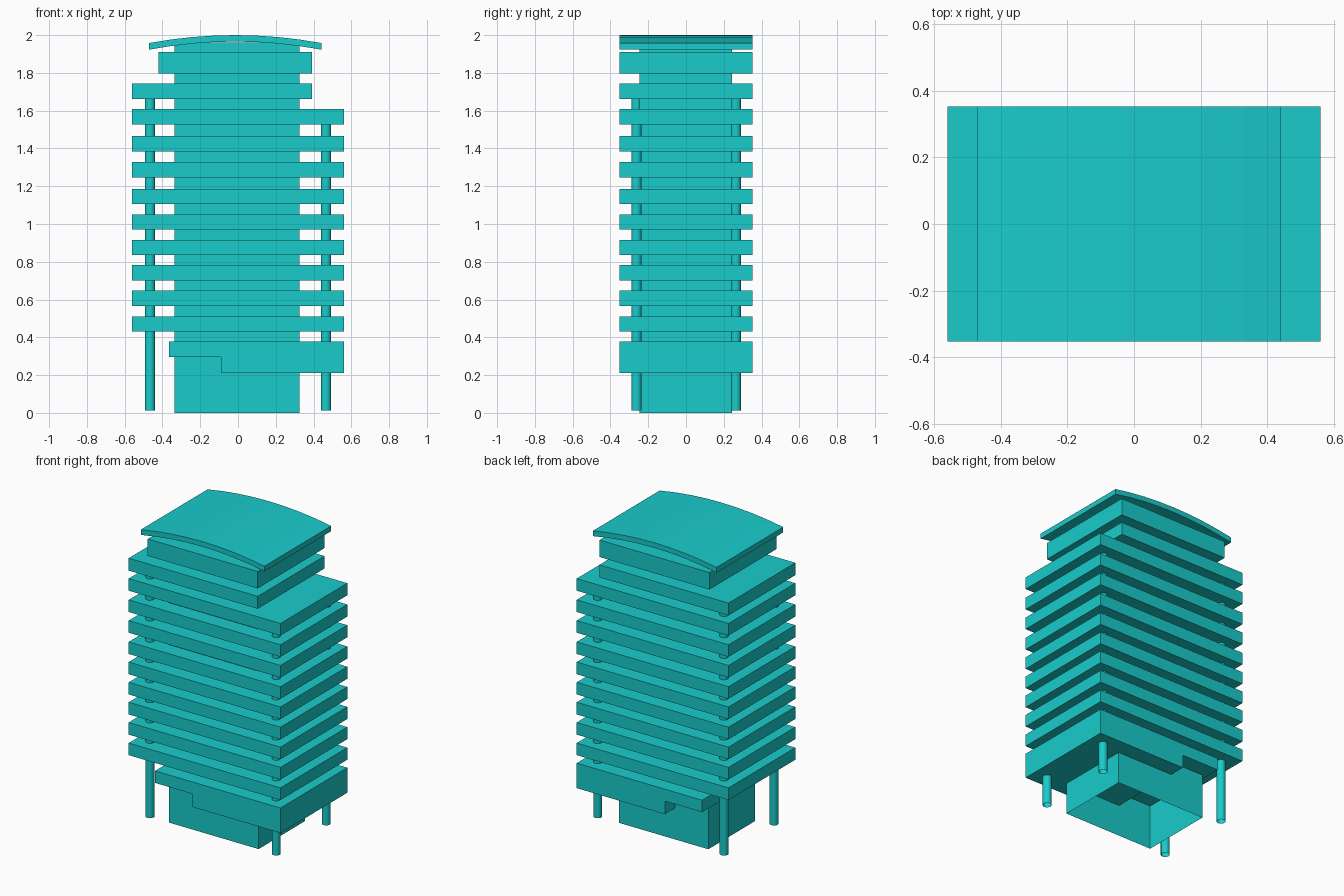
import bpy, bmesh

if "Cube" in bpy.data.objects:
    bpy.data.objects.remove(bpy.data.objects["Cube"])


def add_object(name, bm):
    mesh = bpy.data.meshes.new(name)
    bm.to_mesh(mesh)
    bm.free()
    ob = bpy.data.objects.new(name, mesh)
    bpy.context.collection.objects.link(ob)
    mat = bpy.data.materials.get("teal") or bpy.data.materials.new("teal")
    mat.diffuse_color = (0.01, 0.6, 0.6, 1)
    mat.use_nodes = True
    mat.node_tree.nodes["Principled BSDF"].inputs["Base Color"].default_value = mat.diffuse_color
    mesh.materials.append(mat)
    return ob


def extrude_profile(name, pts, y0=-0.352, y1=0.352):
    """Extrude a front-view (x, z) outline along y."""
    bm = bmesh.new()
    face = bm.faces.new([bm.verts.new((x, y0, z)) for x, z in pts])
    new = bmesh.ops.extrude_face_region(bm, geom=[face], use_keep_orig=True)
    verts = [g for g in new["geom"] if isinstance(g, bmesh.types.BMVert)]
    bmesh.ops.translate(bm, verts=verts, vec=(0, y1 - y0, 0))
    bmesh.ops.recalc_face_normals(bm, faces=bm.faces)
    return add_object(name, bm)


def slab(name, x0, x1, z0, z1):
    return extrude_profile(name, [(x0, z0), (x1, z0), (x1, z1), (x0, z1)])


# Central core: walls only, open at the bottom and under the roof
bm = bmesh.new()
corners = [(-0.335, -0.247), (0.325, -0.247), (0.325, 0.243), (-0.335, 0.243)]
low = [bm.verts.new((x, y, 0)) for x, y in corners]
high = [bm.verts.new((x, y, 1.96)) for x, y in corners]
for i in range(4):
    j = (i + 1) % 4
    bm.faces.new((low[i], low[j], high[j], high[i]))
add_object("core", bm)

# Stepped podium
extrude_profile("podium", [(-0.09, 0.21), (0.56, 0.21), (0.56, 0.377),
                           (-0.365, 0.377), (-0.365, 0.297), (-0.09, 0.297)])

# Full-width floors
for i, z in enumerate([0.43, 0.567, 0.702, 0.835, 0.97, 1.105, 1.247, 1.385, 1.527]):
    slab(f"floor_{i + 1}", -0.56, 0.56, z, z + 0.081)

# Set-back upper floor and penthouse
slab("upper_floor", -0.56, 0.392, 1.661, 1.744)
slab("penthouse", -0.42, 0.392, 1.797, 1.91)

# Arched roof
cx, half, n = -0.015, 0.456, 8
steps = [-1 + 2 * i / n for i in range(n + 1)]
top = [(cx + half * t, 2.0 - 0.042 * t * t) for t in steps]
bottom = [(cx + half * t, 1.966 - 0.043 * t * t) for t in reversed(steps)]
extrude_profile("roof", bottom + top)

# Corner columns, open tubes running up through the floors
for x, z1 in ((-0.466, 1.70), (0.466, 1.57)):
    for y in (-0.262, 0.264):
        bm = bmesh.new()
        bmesh.ops.create_cone(bm, cap_ends=False, segments=16,
                              radius1=0.027, radius2=0.027, depth=z1 - 0.013)
        bmesh.ops.translate(bm, verts=bm.verts, vec=(x, y, (z1 + 0.013) / 2))
        for f in bm.faces:
            f.smooth = True
        add_object("column", bm)
